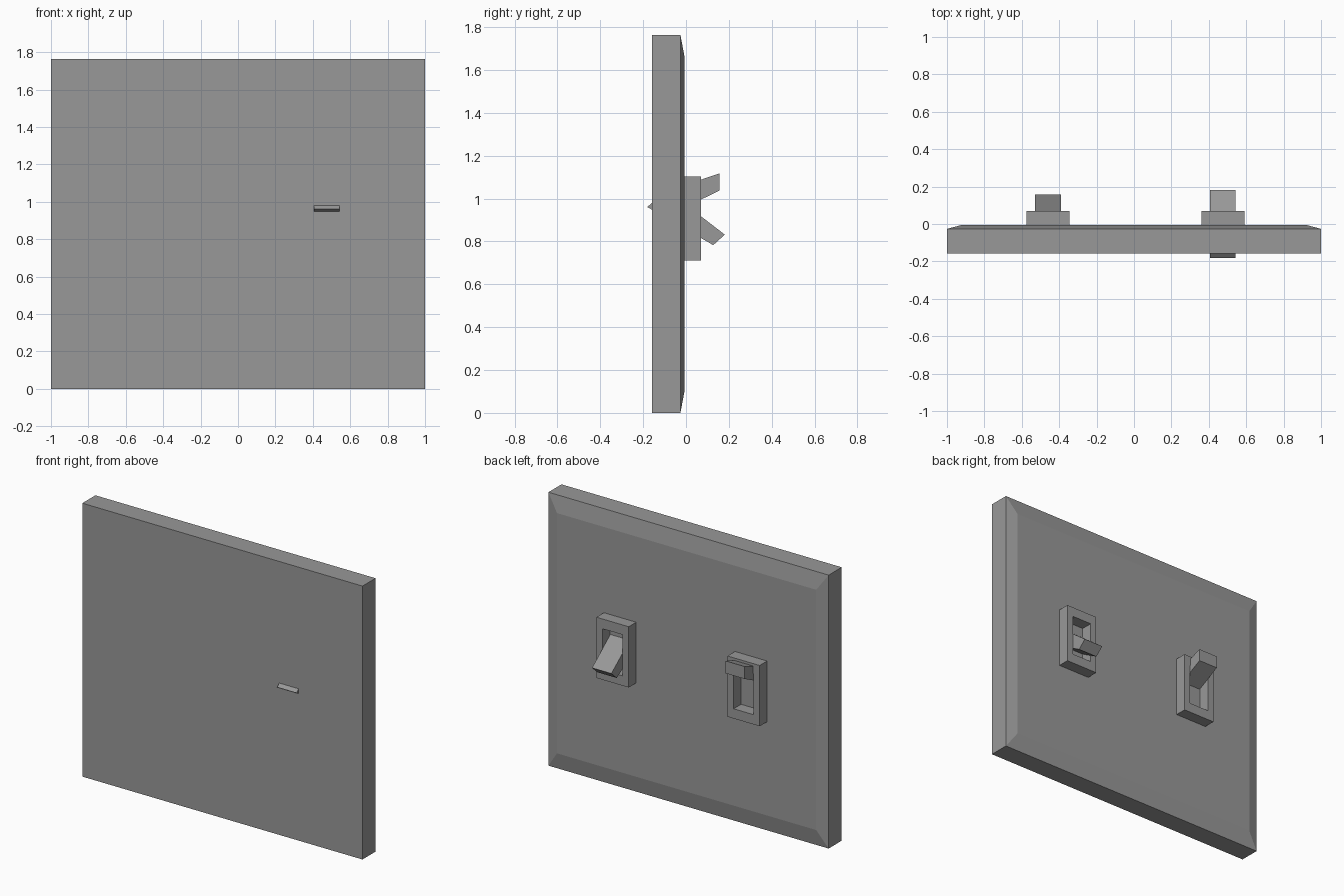
import bpy
import bmesh

if "Cube" in bpy.data.objects:
    bpy.data.objects.remove(bpy.data.objects["Cube"])

# Dark grey plastic shared by all parts
plastic = bpy.data.materials.new("dark_grey_plastic")
plastic.diffuse_color = (0.316, 0.316, 0.316, 1)
plastic.use_nodes = True
plastic.node_tree.nodes["Principled BSDF"].inputs["Base Color"].default_value = plastic.diffuse_color


def finish(name, bm):
    bmesh.ops.recalc_face_normals(bm, faces=bm.faces)
    mesh = bpy.data.meshes.new(name)
    bm.to_mesh(mesh)
    bm.free()
    mesh.materials.append(plastic)
    obj = bpy.data.objects.new(name, mesh)
    bpy.context.collection.objects.link(obj)
    return obj


def loft_rects(name, cx, cz, sections, closed=False):
    """Join rectangles (y, half width, half height); cap ends or close into a ring."""
    bm = bmesh.new()
    loops = [[bm.verts.new((cx + sx * w, y, cz + sz * h))
              for sx, sz in ((-1, -1), (1, -1), (1, 1), (-1, 1))]
             for y, w, h in sections]
    pairs = list(zip(loops, loops[1:]))
    if closed:
        pairs.append((loops[-1], loops[0]))
    else:
        bm.faces.new(loops[0])
        bm.faces.new(loops[-1])
    for a, b in pairs:
        for i in range(4):
            j = (i + 1) % 4
            bm.faces.new((a[i], a[j], b[j], b[i]))
    return finish(name, bm)


def prism(name, cx, width, profile):
    """Extrude a (y, z) profile along x."""
    bm = bmesh.new()
    face = bm.faces.new([bm.verts.new((cx - width / 2, y, z)) for y, z in profile])
    ext = bmesh.ops.extrude_face_region(bm, geom=[face])["geom"]
    verts = [g for g in ext if isinstance(g, bmesh.types.BMVert)]
    bmesh.ops.translate(bm, verts=verts, vec=(width, 0, 0))
    return finish(name, bm)


# Wall plate with chamfered rim
FACE_Y = -0.006
loft_rects("wall_plate", 0, 0.882, [(-0.159, 1.0, 0.882),
                                    (-0.026, 1.0, 0.882),
                                    (FACE_Y, 0.925, 0.775)])

# Tapered toggles: one tilted down (passing through the plate), one tilted up
switches = {
    "down": (0.475, [(0.181, 0.832), (0.127, 0.783), (-0.181, 0.961), (-0.088, 1.039)]),
    "up": (-0.460, [(0.157, 1.118), (0.157, 1.038), (-0.150, 0.888), (-0.148, 1.014)]),
}
for side, (x, profile) in switches.items():
    # Open rectangular collar around each toggle
    loft_rects(f"switch_collar_{side}", x, 0.908, [(FACE_Y, 0.115, 0.196),
                                                   (0.07, 0.115, 0.196),
                                                   (0.07, 0.071, 0.133),
                                                   (FACE_Y, 0.071, 0.133)], closed=True)
    prism(f"toggle_{side}", x, 0.138, profile)
